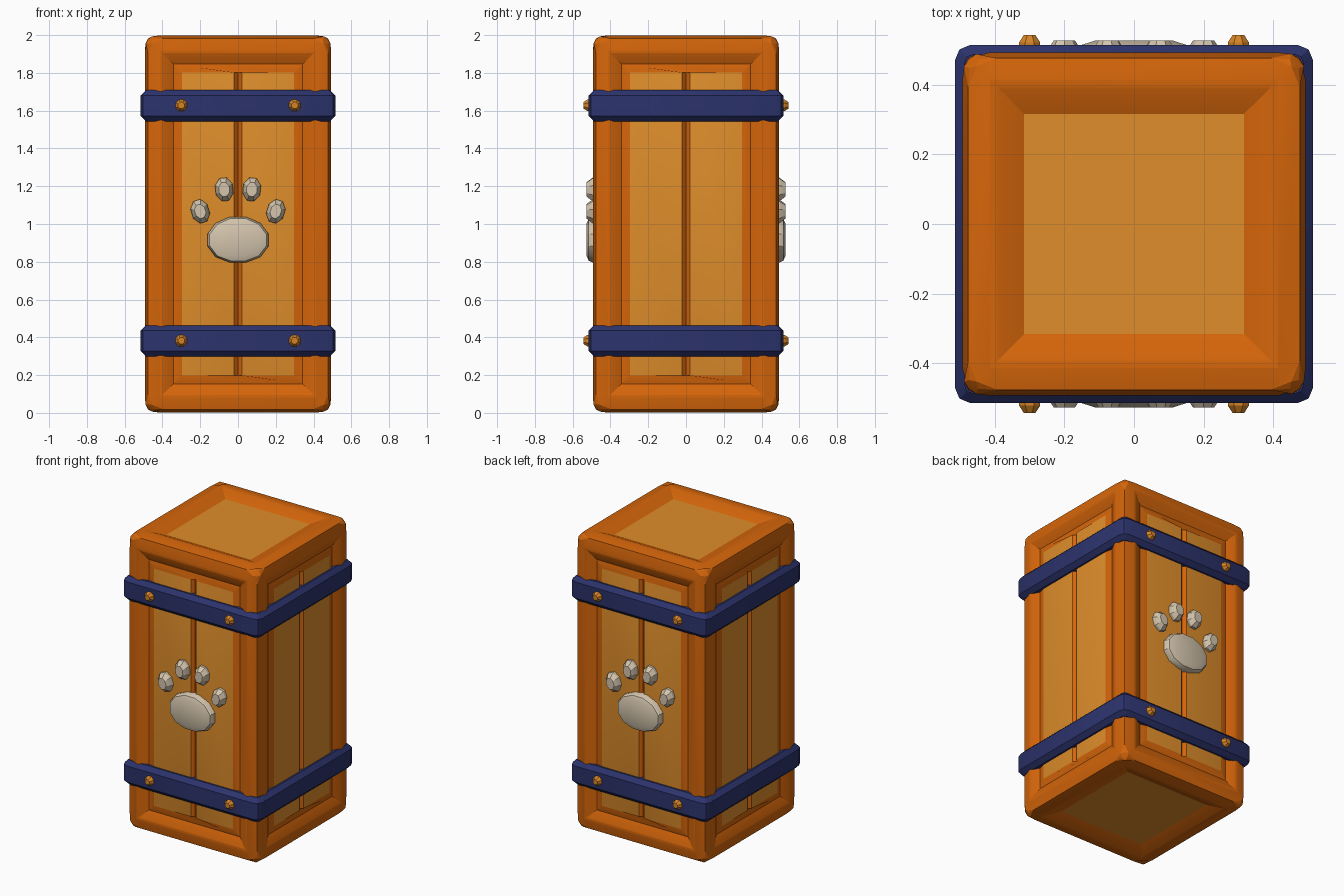
import bpy, bmesh
from math import sin, cos, pi, radians
from mathutils import Vector, Matrix

default = bpy.data.objects.get("Cube")
if default:
    bpy.data.objects.remove(default, do_unlink=True)


def material(name, rgb):
    m = bpy.data.materials.new(name)
    m.use_nodes = True
    m.diffuse_color = (*rgb, 1)
    m.node_tree.nodes["Principled BSDF"].inputs["Base Color"].default_value = (*rgb, 1)
    return m


ORANGE = material("orange wood", (0.66, 0.13, 0.003))
TAN = material("tan wood", (0.74, 0.27, 0.024))
NAVY = material("navy strap", (0.025, 0.033, 0.15))
CREAM = material("cream pad", (0.66, 0.56, 0.42))
GOLD = material("gold stud", (0.66, 0.23, 0.02))


def finish(bm, name, mats, angle=30):
    bmesh.ops.recalc_face_normals(bm, faces=bm.faces)
    mesh = bpy.data.meshes.new(name)
    bm.to_mesh(mesh)
    bm.free()
    for m in mats:
        mesh.materials.append(m)
    ob = bpy.data.objects.new(name, mesh)
    bpy.context.collection.objects.link(ob)
    bpy.ops.object.select_all(action='DESELECT')
    ob.select_set(True)
    bpy.context.view_layer.objects.active = ob
    bpy.ops.object.shade_smooth_by_angle(angle=radians(angle))


def strap(name, z):
    """Square band with rounded upright corners and chamfered rims."""
    bm = bmesh.new()
    bmesh.ops.create_cube(bm, size=1)
    bmesh.ops.scale(bm, vec=(1.03, 1.03, 0.165), verts=bm.verts)
    upright = [e for e in bm.edges if abs(e.verts[0].co.z - e.verts[1].co.z) > 0.1]
    bmesh.ops.bevel(bm, geom=upright, offset=0.045, segments=2, profile=0.5, affect='EDGES')
    rims = [e for e in bm.edges if abs(e.verts[0].co.z - e.verts[1].co.z) < 0.01]
    bmesh.ops.bevel(bm, geom=rims, offset=0.028, segments=1, affect='EDGES')
    bmesh.ops.translate(bm, vec=(0, 0, z), verts=bm.verts)
    finish(bm, name, [NAVY])


def knob(name, x, z, rx, rz, sides, rings, mat, turn, tilt=0, floor=-1):
    """Faceted boss facing -y; rings are (scale, distance from centre)."""
    bm = bmesh.new()
    loops = []
    for s, d in rings:
        loop = []
        for i in range(sides):
            a = 2 * pi * (i + 0.5) / sides
            u, v = rx * s * cos(a), rz * s * max(sin(a), floor)
            loop.append(bm.verts.new((x + u * cos(tilt) - v * sin(tilt), -d,
                                      z + u * sin(tilt) + v * cos(tilt))))
        loops.append(loop)
    for a, b in zip(loops, loops[1:]):
        for i in range(sides):
            j = (i + 1) % sides
            bm.faces.new((a[i], a[j], b[j], b[i]))
    bm.faces.new(loops[0])
    bm.faces.new(loops[-1])
    bmesh.ops.rotate(bm, matrix=Matrix.Rotation(turn, 3, 'Z'), verts=bm.verts)
    finish(bm, name, [mat])


def inset(bm, faces, thickness, depth):
    bmesh.ops.inset_individual(bm, faces=faces, thickness=thickness, depth=depth,
                               use_even_offset=True)


def with_parts(faces):
    return list({g for f in faces for g in [f, *f.edges, *f.verts]})


# Crate body: chamfered frame, its corners drawn in a little
HALF = Vector((0.495, 0.495, 1.0))
bm = bmesh.new()
bmesh.ops.create_cube(bm, size=2)
bmesh.ops.scale(bm, vec=HALF, verts=bm.verts)
for axis in range(3):
    for side in (-1, 1):
        n = Vector((0, 0, 0))
        n[axis] = side
        bmesh.ops.bisect_plane(bm, geom=with_parts(bm.faces),
                               plane_co=n * (HALF[axis] - 0.095), plane_no=n)


def extremes(v):
    return {i for i in range(3) if abs(v.co[i]) > HALF[i] - 0.001}


rim = [e for e in bm.edges if len(extremes(e.verts[0]) & extremes(e.verts[1])) == 2]
for v in [v for v in bm.verts if len(extremes(v)) == 3]:
    for i in range(3):
        v.co[i] -= 0.026 if v.co[i] > 0 else -0.026
bmesh.ops.bevel(bm, geom=rim, offset=0.026, segments=2, profile=0.5, affect='EDGES')

# Sloping sunken panels: plain tan on the ends, a slightly raised field on the sides
bm.normal_update()
panels = [f for f in bm.faces if f.calc_area() > 0.4]
ends = [f for f in panels if abs(f.normal.z) > 0.9]
sides = [f for f in panels if abs(f.normal.z) < 0.1]
lips = list({e for f in panels for e in f.edges})
inset(bm, ends, 0.084, -0.036)
inset(bm, sides, 0.058, -0.03)
inset(bm, sides, 0.045, 0.011)
for f in ends:
    f.material_index = 1
bmesh.ops.bevel(bm, geom=lips, offset=0.014, segments=2, profile=0.5, affect='EDGES')

# Upright panels: two tan planks either side of an orange groove
for axis in range(2):
    n = Vector((0, 0, 0))
    n[1 - axis] = 1
    for cut in (0, 0.02, -0.02):
        bm.normal_update()
        fields = [f for f in bm.faces if f.calc_area() > 0.4 and abs(f.normal[axis]) > 0.9]
        bmesh.ops.bisect_plane(bm, geom=with_parts(fields), plane_co=n * cut, plane_no=n)
    for v in bm.verts:
        if abs(v.co[1 - axis]) < 0.001:
            v.co[axis] *= 0.96
bm.normal_update()
for f in bm.faces:
    if f.calc_area() > 0.4 and abs(f.normal.z) < 0.1:
        f.material_index = 1
bmesh.ops.translate(bm, vec=(0, 0, 1), verts=bm.verts)
finish(bm, "crate_body", [ORANGE, TAN], 14)

# Straps around the crate
strap("lower_strap", 0.381)
strap("upper_strap", 1.626)

# Studs and paw emblem on front and back
for face, turn in (("front", 0), ("back", pi)):
    for z in (0.382, 1.628):
        for x in (-0.3, 0.3):
            knob(f"{face}_stud", x, z, 0.033, 0.033, 8,
                 ((1, 0.50), (1, 0.522), (0.55, 0.543)), GOLD, turn)
    knob(f"{face}_main_pad", 0, 0.915, 0.167, 0.127, 12,
         ((1, 0.45), (1, 0.495), (0.93, 0.515), (0.7, 0.527)), CREAM, turn, floor=-0.93)
    for s in (-1, 1):
        for x, z, tilt in ((0.073, 1.183, -0.1), (0.2, 1.067, -0.3)):
            knob(f"{face}_toe_pad", s * x, z, 0.05, 0.066, 8,
                 ((1, 0.45), (1, 0.494), (0.6, 0.527)), CREAM, turn, s * tilt)
